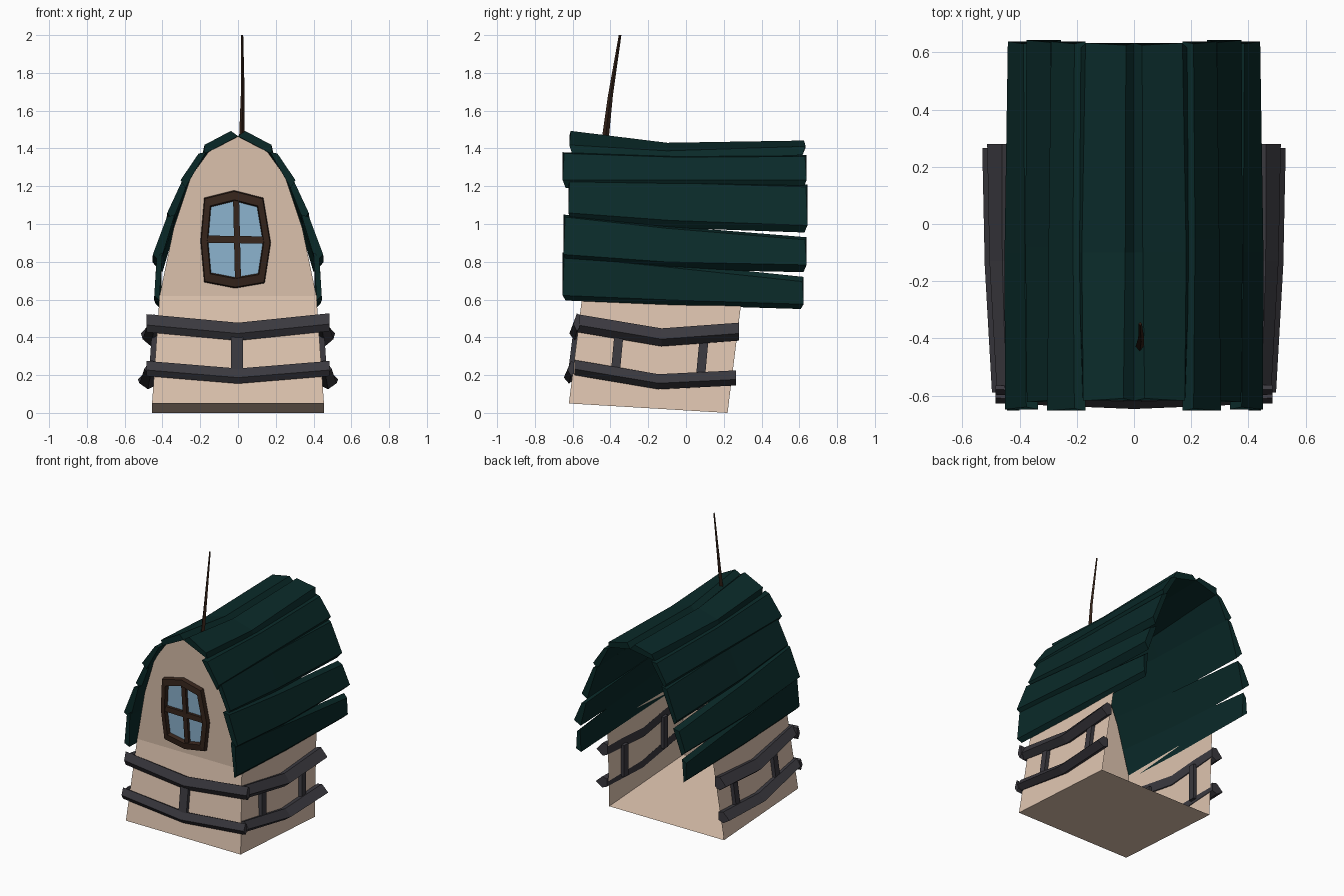
import bpy, bmesh
from mathutils import Vector

if "Cube" in bpy.data.objects:
    bpy.data.objects.remove(bpy.data.objects["Cube"])


def material(name, rgb):
    m = bpy.data.materials.new(name)
    m.diffuse_color = (*rgb, 1)
    m.use_nodes = True
    m.node_tree.nodes["Principled BSDF"].inputs["Base Color"].default_value = m.diffuse_color
    return m


PLASTER = material("plaster", (0.75, 0.565, 0.44))
ROOF = material("dark_green_wood", (0.003, 0.023, 0.022))
BEAM = material("grey_wood", (0.043, 0.041, 0.050))
FRAME = material("brown_wood", (0.038, 0.019, 0.012))
GLASS = material("blue_glass", (0.28, 0.48, 0.66))
ROD = material("rod_brown", (0.030, 0.014, 0.008))


def mesh_object(name, verts, faces, mat):
    bm = bmesh.new()
    vs = [bm.verts.new(v) for v in verts]
    for f in faces:
        bm.faces.new([vs[i] for i in f])
    bmesh.ops.recalc_face_normals(bm, faces=bm.faces)
    me = bpy.data.meshes.new(name)
    bm.to_mesh(me)
    bm.free()
    me.materials.append(mat)
    ob = bpy.data.objects.new(name, me)
    bpy.context.collection.objects.link(ob)
    return ob


def loft(name, rings, mat, closed=False):
    """Skin equal-sized rings; cap the ends unless the loft is closed."""
    n, m = len(rings[0]), len(rings)
    verts = [p for r in rings for p in r]
    faces = []
    for i in range(m if closed else m - 1):
        a, b = i * n, (i + 1) % m * n
        faces += [(a + k, a + (k + 1) % n, b + (k + 1) % n, b + k) for k in range(n)]
    if not closed:
        faces += [tuple(range(n)), tuple(range((m - 1) * n, m * n))]
    return mesh_object(name, verts, faces, mat)


def wall_y(z):
    """The front leans back up to the eaves, then forward to the gable."""
    if z < 0.62:
        return -0.62 + 0.125 * (z - 0.05)
    return -0.549 - 0.062 * (z - 0.62)


def on_wall(x, z, off=0.0):
    return (x, wall_y(z) - off, z)


# House shell: arched front in strips, low side walls, floor, open back
half = [(0.455, 0.05), (0.415, 0.62), (0.34, 0.98), (0.25, 1.25), (0.15, 1.39)]
verts = [on_wall(s * x, z) for x, z in half for s in (1, -1)]
n = len(verts)
verts += [on_wall(0, 1.465), (0.455, 0.22, 0), (-0.455, 0.22, 0),
          (0.415, 0.297, 0.62), (-0.415, 0.297, 0.62)]
strips = [(i, i + 1, i + 3, i + 2) for i in range(0, n - 2, 2)]
mesh_object("house_shell", verts, strips + [
    (n - 2, n - 1, n), (0, n + 1, n + 3, 2), (1, 3, n + 4, n + 2), (0, 1, n + 2, n + 1)], PLASTER)

# Roof planks: inner upper and lower edge (x, z) at front, middle and back
planks = [
    ("ridge_plank", (-0.61, -0.10, 0.625), 0.042,
     [(0, 1.465), (0, 1.395), (0, 1.405)], [(0.18, 1.37), (0.195, 1.34), (0.185, 1.365)]),
    ("upper_plank", (-0.645, -0.05, 0.63), 0.03,
     [(0.17, 1.38), (0.175, 1.36), (0.17, 1.365)], [(0.28, 1.19), (0.275, 1.19), (0.265, 1.19)]),
    ("high_plank", (-0.615, -0.08, 0.635), 0.03,
     [(0.245, 1.27), (0.25, 1.23), (0.255, 1.21)], [(0.345, 1.02), (0.35, 0.98), (0.345, 0.955)]),
    ("middle_plank", (-0.64, -0.10, 0.63), 0.036,
     [(0.335, 1.05), (0.34, 0.99), (0.345, 0.93)], [(0.41, 0.80), (0.412, 0.76), (0.40, 0.745)]),
    ("lower_plank", (-0.645, -0.05, 0.615), 0.028,
     [(0.40, 0.85), (0.405, 0.79), (0.405, 0.72)], [(0.417, 0.595), (0.418, 0.57), (0.407, 0.55)]),
]
for side, s in (("right", 1), ("left", -1)):
    for name, ys, t, tops, bottoms in planks:
        ridge = name == "ridge_plank"
        low = 1.0 if ridge or name == "lower_plank" else 1.4
        rings = []
        for i, (y, a, b) in enumerate(zip(ys, tops, bottoms)):
            a, b = Vector(a), Vector(b)
            d = (b - a).normalized()
            nrm = Vector((-d.y, d.x))
            end = (i - 1) * 0.008
            oa = a + nrm * t + d * (0.02 if ridge else 0.025)
            ob = b + nrm * t * low - d * 0.025
            rings.append([(s * a.x, y + end, a.y), (s * oa.x, y, oa.y),
                          (s * ob.x, y + end, ob.y), (s * b.x, y - end, b.y)])
        loft(f"{name}_{side}", rings, ROOF)


# Sagging timber bands on the front and both sides
def band(name, path, out, reach, h):
    """path: (x, y, z) on the wall; out: outward direction; reach: overhang per point."""
    out = Vector(out)
    rings = []
    for p, r in zip(path, reach):
        p = Vector(p)
        rings.append([p + out * o + Vector((0, 0, z * h)) for o, z in
                      ((-0.003, 0.4), (r * 0.4, 0.5), (r, -0.1), (r * 0.4, -0.5), (-0.003, -0.3))])
    loft(name, rings, BEAM)


for level, zf, zs, h in (("upper", (0.475, 0.43, 0.48), (0.475, 0.40, 0.43), 0.095),
                         ("lower", (0.235, 0.195, 0.235), (0.24, 0.165, 0.185), 0.08)):
    band(f"front_band_{level}", [on_wall(x, z) for x, z in zip((-0.485, 0, 0.485), zf)],
         (0, -1, 0), (0.03, 0.045, 0.03), h)
    for side, s in (("right", 1), ("left", -1)):
        lean = 0.0 if level == "upper" else -0.015
        ys = (-0.575 + lean, -0.13 + lean, 0.28 + lean)
        band(f"{side}_band_{level}",
             [(s * (0.455 - 0.07 * (z - 0.05)), y, z) for y, z in zip(ys, zs)],
             (s, 0, 0), (0.055, 0.075, 0.085), h)


# Short posts between the bands
def block(name, a, b, u, v, mat):
    """Bar from a to b with half-size vectors u and v."""
    u, v = Vector(u), Vector(v)
    loft(name, [[Vector(p) + u + v, Vector(p) + u - v, Vector(p) - u - v, Vector(p) - u + v]
                for p in (a, b)], mat)


block("front_post", on_wall(-0.005, 0.19), on_wall(-0.005, 0.42), (0.031, 0, 0), (0, 0.025, 0), BEAM)
for side, s in (("right", 1), ("left", -1)):
    for i, (y, z0, z1) in enumerate(((-0.365, 0.2, 0.44), (0.085, 0.17, 0.41))):
        block(f"{side}_post_{i + 1}", (s * 0.447, y - 0.01, z0), (s * 0.43, y + 0.012, z1),
              (0, 0.024, 0), (0.025, 0, 0), BEAM)

# Window: eight-sided frame, glass plate and crossing bars
cx, cz = -0.015, 0.92
octagon = [(-0.18, 1.14), (-0.02, 1.18), (0.135, 1.14), (0.175, 0.90),
           (0.142, 0.685), (-0.015, 0.658), (-0.18, 0.69), (-0.2, 0.91)]


def shrink(p, f):
    return cx + (p[0] - cx) * f, cz + (p[1] - cz) * f


loft("window_frame", [[on_wall(*p, -0.01), on_wall(*shrink(p, 0.97), 0.03),
                       on_wall(*shrink(p, 0.80), 0.035), on_wall(*shrink(p, 0.76), -0.01)]
                      for p in octagon], FRAME, closed=True)
mesh_object("window_glass", [on_wall(*shrink(p, 0.8), 0.006) for p in octagon],
            [tuple(range(8))], GLASS)
block("window_bar_upright", on_wall(0.0, 0.70, 0.01), on_wall(-0.01, 1.13, 0.01),
      (0.016, 0, 0), (0, 0.017, 0), FRAME)
block("window_bar_cross", on_wall(-0.17, 0.92, 0.01), on_wall(0.145, 0.915, 0.01),
      (0, 0, 0.019), (0, 0.017, 0), FRAME)

# Thin tapering rod on the ridge
rod = []
for x, y, z, r in ((0.02, -0.43, 1.43, 0.019), (0.025, -0.40, 1.68, 0.013), (0.022, -0.349, 2.0, 0.007)):
    rod.append([(x - r * 0.8, y, z), (x, y - r, z), (x + r * 0.8, y, z), (x, y + r, z)])
loft("roof_rod", rod, ROD)
